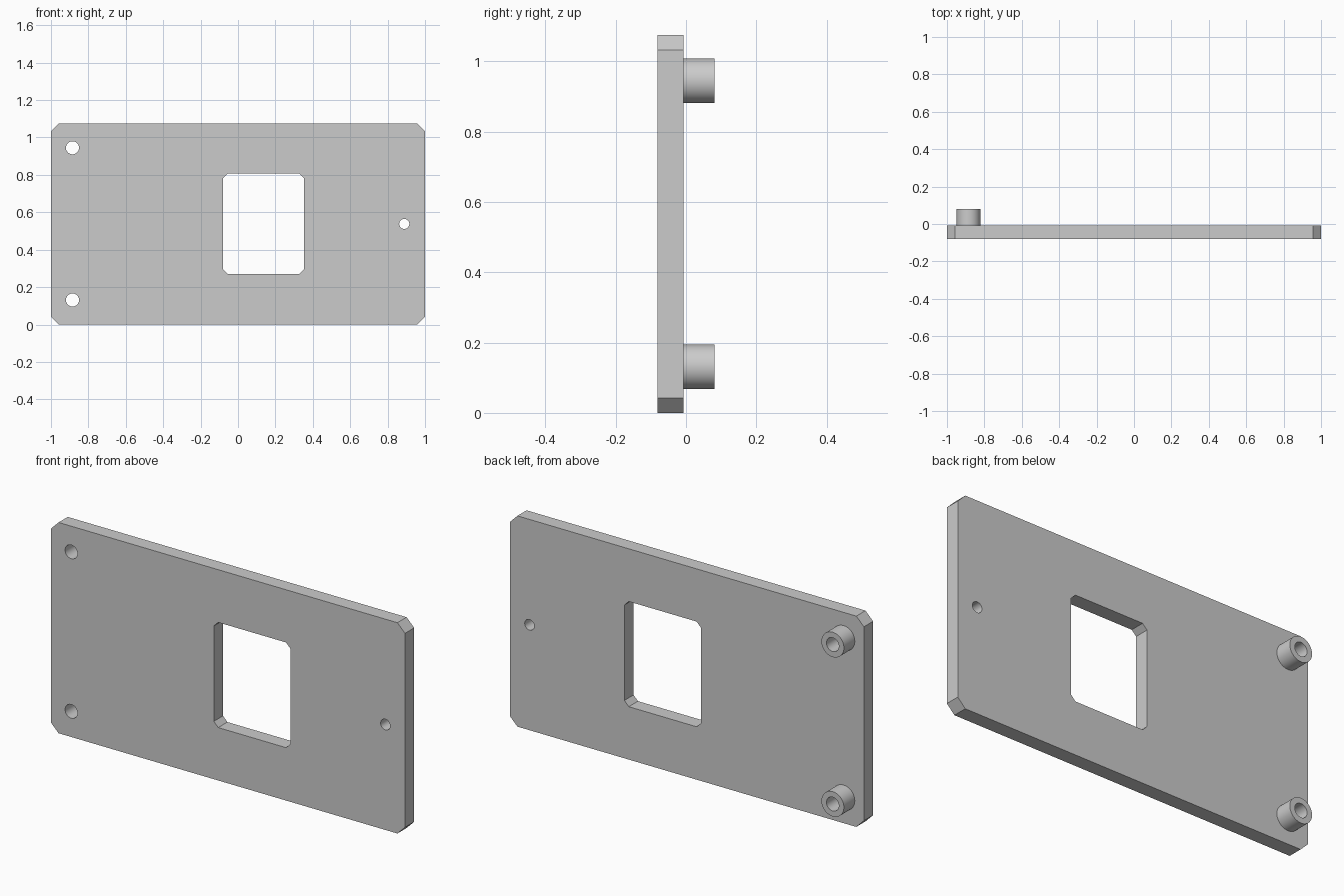
import bpy
import bmesh
from math import cos, sin, pi, radians

cube = bpy.data.objects.get("Cube")
if cube:
    bpy.data.objects.remove(cube, do_unlink=True)

# Single flat grey
GREY = (0.6, 0.6, 0.6, 1.0)
grey = bpy.data.materials.new("light_grey")
grey.use_nodes = True
grey.diffuse_color = GREY
grey.node_tree.nodes["Principled BSDF"].inputs["Base Color"].default_value = GREY


def circle(x, z, r, n=48):
    return [(x + r * cos(2 * pi * i / n), z + r * sin(2 * pi * i / n)) for i in range(n)]


def chamfered(x0, x1, z0, z1, c):
    """Rectangle outline with its corners cut at 45 degrees."""
    return [(x0 + c, z0), (x1 - c, z0), (x1, z0 + c), (x1, z1 - c),
            (x1 - c, z1), (x0 + c, z1), (x0, z1 - c), (x0, z0 + c)]


def extruded(name, outlines, y0, y1):
    """Fill the first outline, leave the others as holes, extrude along y."""
    curve = bpy.data.curves.new(name + "_profile", "CURVE")
    curve.dimensions = "2D"
    curve.fill_mode = "BOTH"
    curve.extrude = (y1 - y0) / 2
    for outline in outlines:
        spline = curve.splines.new("POLY")
        spline.points.add(len(outline) - 1)
        for point, (x, z) in zip(spline.points, outline):
            point.co = (x, z, 0, 1)
        spline.use_cyclic_u = True
    helper = bpy.data.objects.new(name + "_profile", curve)
    bpy.context.collection.objects.link(helper)
    deps = bpy.context.evaluated_depsgraph_get()
    mesh = bpy.data.meshes.new_from_object(helper.evaluated_get(deps))
    bpy.data.objects.remove(helper, do_unlink=True)

    # Stand the profile upright and weld caps to walls
    bm = bmesh.new()
    bm.from_mesh(mesh)
    for v in bm.verts:
        x, z, depth = v.co
        v.co = (x, (y0 + y1) / 2 - depth, z)
    bmesh.ops.remove_doubles(bm, verts=bm.verts, dist=1e-5)
    bmesh.ops.recalc_face_normals(bm, faces=bm.faces)
    bm.to_mesh(mesh)
    bm.free()

    mesh.name = name
    mesh.materials.clear()
    mesh.materials.append(grey)
    obj = bpy.data.objects.new(name, mesh)
    bpy.context.collection.objects.link(obj)
    bpy.ops.object.select_all(action="DESELECT")
    obj.select_set(True)
    bpy.context.view_layer.objects.active = obj
    bpy.ops.object.shade_smooth_by_angle(angle=radians(30))
    return obj


HEIGHT = 1.076
FRONT, BACK, BOSS_END = -0.081, -0.007, 0.081
BOSS_X, BOSS_R, BORE_R = -0.885, 0.0635, 0.035
bosses = {"lower": 0.131, "upper": HEIGHT - 0.131}

# Plate with window, two boss bores and one small screw hole
extruded("mounting_plate",
         [chamfered(-1, 1, 0, HEIGHT, 0.043),
          chamfered(-0.08, 0.353, 0.27, 0.807, 0.025),
          circle(0.889, HEIGHT / 2, 0.027)]
         + [circle(BOSS_X, z, BORE_R) for z in bosses.values()],
         FRONT, BACK)

# Hollow standoffs on the back
for side, z in bosses.items():
    extruded(side + "_standoff",
             [circle(BOSS_X, z, BOSS_R), circle(BOSS_X, z, BORE_R)],
             BACK, BOSS_END)
